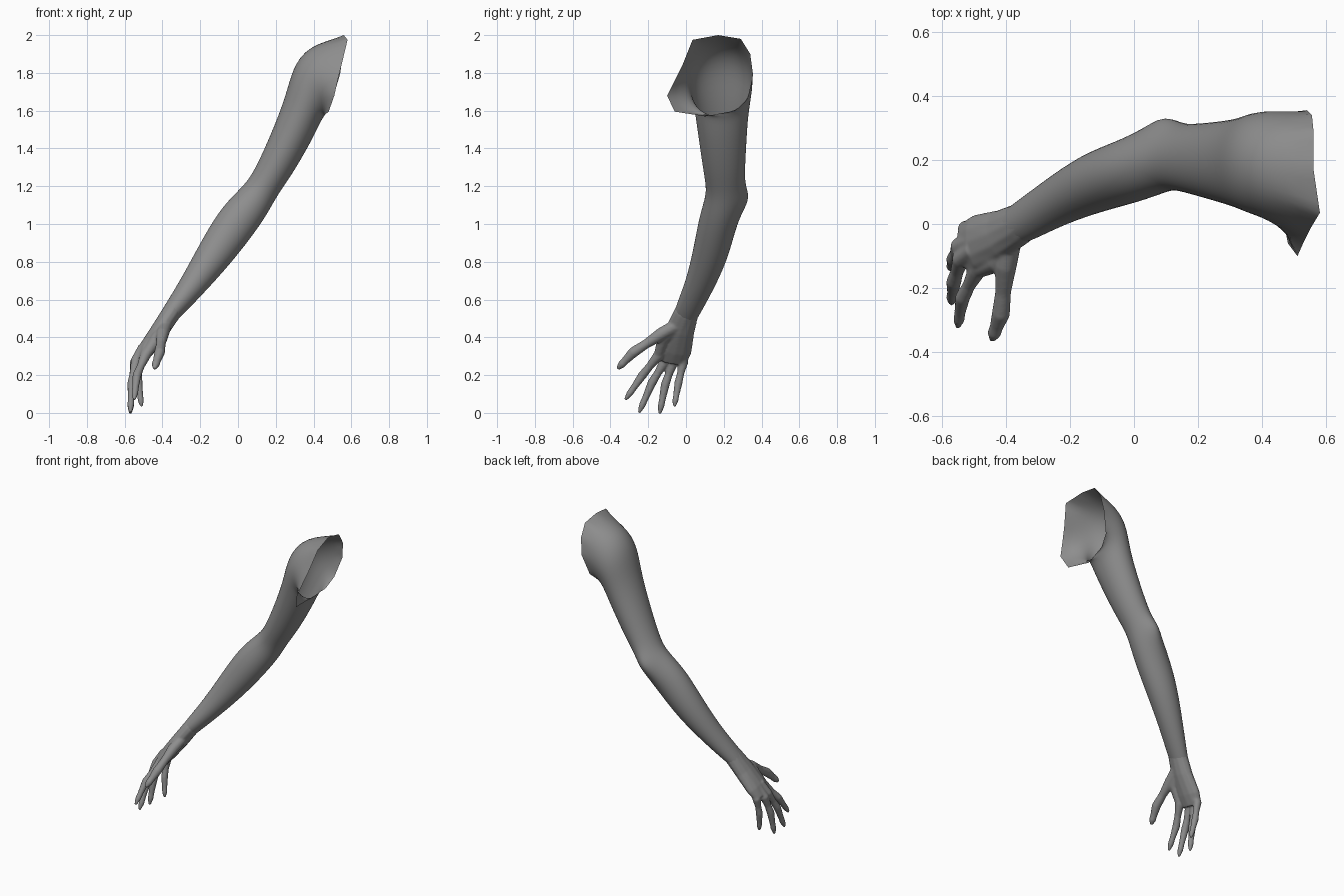
import bpy, bmesh
from math import sin, cos, pi
from mathutils import Vector

if "Cube" in bpy.data.objects:
    bpy.data.objects.remove(bpy.data.objects["Cube"])

N = 12

skin = bpy.data.materials.new("grey_skin")
skin.diffuse_color = (.27, .27, .27, 1)
skin.use_nodes = True
skin.node_tree.nodes["Principled BSDF"].inputs["Base Color"].default_value = skin.diffuse_color


def section_rings(sections, grow, bumps={}):
    """Elliptic rings from (left x, left z, right x, right z, centre y, half width y)."""
    mids = [Vector(((s[0] + s[2]) / 2, s[4], (s[1] + s[3]) / 2)) for s in sections]
    rings = []
    for i, s in enumerate(sections):
        t = mids[min(i + 1, len(mids) - 1)] - mids[max(i - 1, 0)]
        u = Vector((s[0] - s[2], 0, s[1] - s[3])) / 2
        v = t.cross(u).normalized()
        if v.y < 0:
            v = -v
        ring = []
        for k in range(N):
            a = 2 * pi * k / N
            bump = bumps.get(i, 0) * max(0, sin(a)) ** 6
            ring.append(mids[i] + (u * cos(a) + v * (s[5] * sin(a))) * grow + v * bump)
        rings.append(ring)
    return rings


def tube_rings(pts, radii):
    """Round rings along a path."""
    rings = []
    for i, r in enumerate(radii):
        t = (pts[min(i + 1, len(pts) - 1)] - pts[max(i - 1, 0)]).normalized()
        u = t.cross(Vector((0, 1, 0))).normalized()
        v = t.cross(u)
        rings.append([pts[i] + (u * cos(2 * pi * k / N) + v * sin(2 * pi * k / N)) * r
                      for k in range(N)])
    return rings


def digit_rings(joints, thick):
    """Base, knuckle, middle joint and nail tip; narrower between the joints."""
    b, k, m, tip = [Vector(j) for j in joints]
    pts = [b, k, k.lerp(m, .55), m, m.lerp(tip, .5), m.lerp(tip, .75), tip]
    radii = [r * thick for r in (.028, .029, .021, .024, .018, .018, .008)]
    return tube_rings(pts, radii)


def loft(bm, rings, caps=False):
    rows = [[bm.verts.new(p) for p in r] for r in rings]
    for a, b in zip(rows, rows[1:]):
        for k in range(N):
            j = (k + 1) % N
            bm.faces.new((a[k], a[j], b[j], b[k]))
    if caps:
        bm.faces.new(rows[0][::-1])
        bm.faces.new(rows[-1])


def finish(bm, name):
    bmesh.ops.recalc_face_normals(bm, faces=bm.faces[:])
    me = bpy.data.meshes.new(name)
    bm.to_mesh(me)
    bm.free()
    me.materials.append(skin)
    ob = bpy.data.objects.new(name, me)
    bpy.context.collection.objects.link(ob)
    for p in me.polygons:
        p.use_smooth = True
    return ob


# Arm: open angular shoulder rim, then sections down to the wrist
rim = [(.56, .17, 2.0), (.56, .29, 1.98), (.555, .34, 1.9), (.54, .355, 1.79),
       (.50, .325, 1.66), (.48, .26, 1.6), (.45, .1, 1.57), (.48, -.06, 1.595),
       (.51, -.1, 1.68), (.53, -.055, 1.77), (.55, -.015, 1.85), (.58, .035, 1.975)]
arm_sections = [
    (.37, 1.945, .46, 1.575, .187, .168),
    (.285, 1.82, .44, 1.55, .19, .155),
    (.25, 1.655, .40, 1.46, .19, .136),
    (.13, 1.37, .295, 1.275, .2, .114),
    (.07, 1.255, .22, 1.17, .205, .10),
    (.03, 1.205, .18, 1.10, .203, .098),
    (-.02, 1.155, .14, 1.03, .19, .098),
    (-.10, 1.07, .07, .93, .165, .10),
    (-.20, .90, -.04, .79, .132, .095),
    (-.30, .71, -.18, .635, .072, .076),
    (-.40, .55, -.312, .50, .0, .066),
    (-.43, .495, -.36, .455, -.015, .055)]
elbow = {4: .005, 5: .05, 6: .02}
bm = bmesh.new()
loft(bm, [[Vector(p) for p in rim]] + section_rings(arm_sections, 1.045, elbow))
arm = finish(bm, "arm")
crease = arm.data.attributes.new("crease_vert", 'FLOAT', 'POINT')
for i in range(N):
    crease.data[i].value = 1
sub = arm.modifiers.new("round", 'SUBSURF')
sub.levels = sub.render_levels = 2

# Palm
palm_sections = [
    (-.36, .615, -.28, .565, .03, .060),
    (-.40, .55, -.312, .50, .0, .067),
    (-.46, .455, -.37, .415, -.032, .078),
    (-.525, .355, -.45, .31, -.058, .089),
    (-.552, .295, -.50, .255, -.072, .078)]
bm = bmesh.new()
loft(bm, section_rings(palm_sections, 1.0), True)

# Thumb and four fingers, each ending in a pointed nail
thumb = [(-.38, -.04, .47), (-.40, -.13, .418), (-.415, -.28, .32), (-.443, -.362, .234)]
index = [(-.47, -.10, .36), (-.49, -.145, .305), (-.535, -.23, .20), (-.55, -.322, .069)]
middle = [(-.50, -.08, .35), (-.54, -.11, .275), (-.562, -.18, .16), (-.57, -.249, 0)]
ring = [(-.50, -.05, .34), (-.545, -.07, .265), (-.562, -.11, .15), (-.57, -.14, -.005)]
little = [(-.49, -.015, .34), (-.525, -.015, .265), (-.527, -.04, .16), (-.51, -.062, .032)]
for joints, thick in ((thumb, 1.2), (index, 1), (middle, 1), (ring, 1), (little, .92)):
    loft(bm, digit_rings(joints, thick), True)

# Ball of the thumb and the web towards the index finger
web = [Vector(thumb[0]), Vector(thumb[1]).lerp(Vector(index[0]), .4), Vector(index[1])]
loft(bm, tube_rings(web, (.036, .035, .026)), True)
hand = finish(bm, "hand")

# Fuse palm and digits into one smooth skin
fuse = hand.modifiers.new("fuse", 'REMESH')
fuse.mode = 'VOXEL'
fuse.voxel_size = .005
fuse.use_smooth_shade = True
soft = hand.modifiers.new("soften", 'SMOOTH')
soft.factor = .5
soft.iterations = 12
